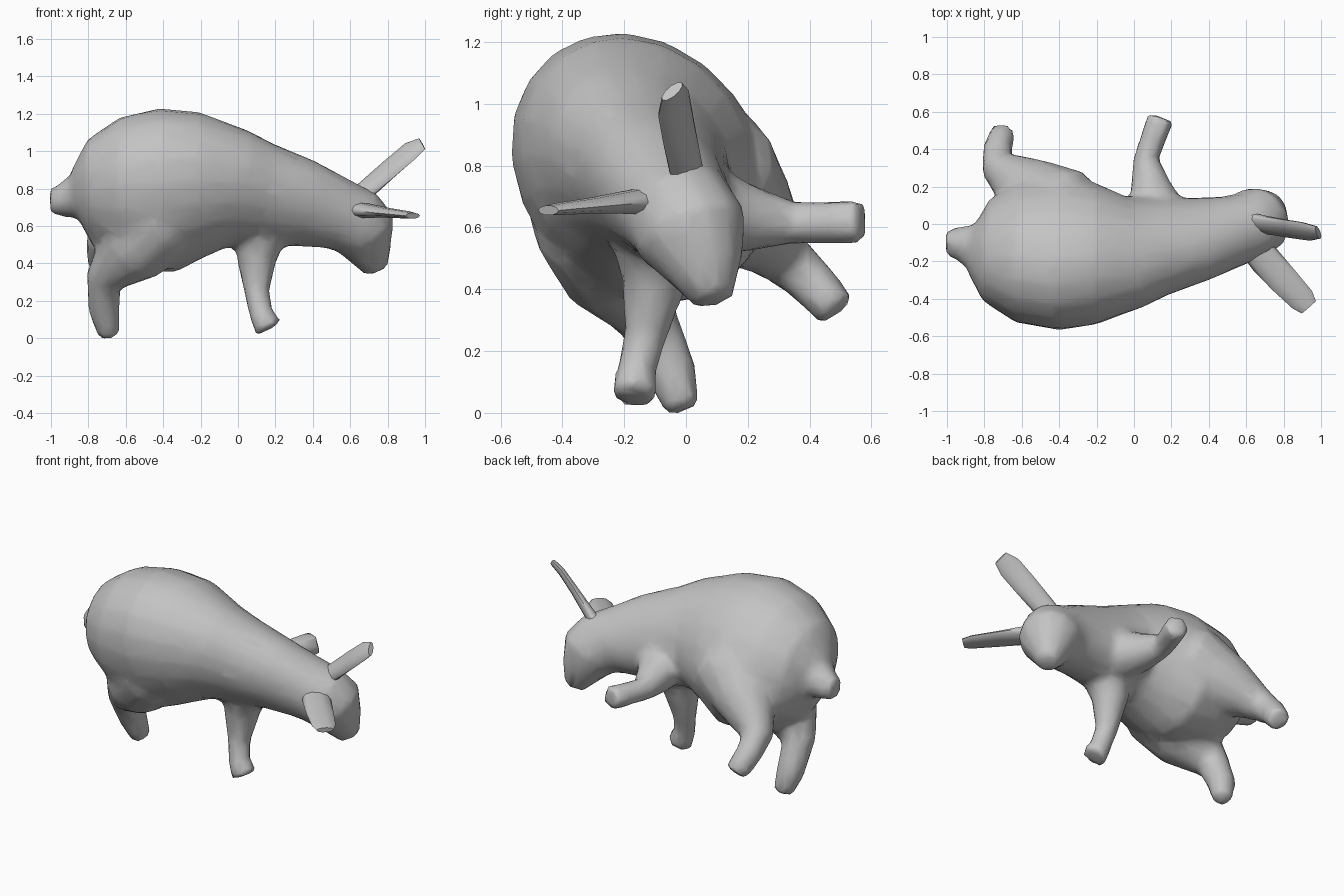
import bpy, bmesh
from math import cos, sin, tau
from mathutils import Vector

cube = bpy.data.objects.get("Cube")
if cube:
    bpy.data.objects.remove(cube, do_unlink=True)

grey = bpy.data.materials.new("soft_grey")
grey.use_nodes = True
GREY = (0.55, 0.55, 0.55, 1)
grey.diffuse_color = GREY
grey.node_tree.nodes["Principled BSDF"].inputs["Base Color"].default_value = GREY


def loft(bm, rings, side, sides=12):
    """Closed tube through rings (x, y, z, half width along side, half depth)."""
    centres = [Vector(r[:3]) for r in rings]
    loops = []
    for i, ring in enumerate(rings):
        tangent = (centres[min(i + 1, len(rings) - 1)] - centres[max(i - 1, 0)]).normalized()
        s = Vector(side)
        s = (s - tangent * s.dot(tangent)).normalized()
        up = tangent.cross(s)
        a, b = ring[3], ring[-1]
        loops.append([bm.verts.new(centres[i] + s * a * cos(tau * k / sides) + up * b * sin(tau * k / sides))
                      for k in range(sides)])
    faces = [bm.faces.new(loops[0]), bm.faces.new(loops[-1])]
    for low, high in zip(loops, loops[1:]):
        for k in range(sides):
            n = (k + 1) % sides
            faces.append(bm.faces.new((low[k], low[n], high[n], high[k])))
    bmesh.ops.recalc_face_normals(bm, faces=faces)


def finish(bm, name):
    mesh = bpy.data.meshes.new(name)
    bm.to_mesh(mesh)
    bm.free()
    mesh.materials.append(grey)
    obj = bpy.data.objects.new(name, mesh)
    bpy.context.collection.objects.link(obj)
    return obj


# The animal is rolled onto one flank: this is its sideways direction
LATERAL = (0, 0.8, 0.6)

# Torso and neck
bm = bmesh.new()
loft(bm, [(-.87, -.13, .77, .12, .14), (-.79, -.14, .78, .26, .30),
          (-.62, -.145, .78, .36, .425), (-.38, -.15, .79, .39, .47),
          (-.2, -.16, .82, .36, .41), (0, -.15, .80, .28, .335),
          (.12, -.12, .77, .25, .295), (.35, -.08, .72, .21, .25),
          (.52, -.04, .67, .19, .20), (.65, 0, .62, .18, .18)], LATERAL, 20)

# Head, bowed towards the muzzle
loft(bm, [(.56, -.06, .76, .10), (.59, -.04, .70, .17), (.66, .02, .58, .19),
          (.70, .06, .47, .13), (.74, .09, .36, .065)], LATERAL)

# Tail
loft(bm, [(-.78, -.13, .77, .16), (-.88, -.12, .755, .115), (-.94, -.1, .735, .09),
          (-1.005, -.1, .73, .07)], LATERAL)

# Legs: thigh or shoulder down to the paw
legs = [
    [(.14, -.1, .64, .17), (.1, -.1, .43, .11), (.1, -.13, .25, .07), (.12, -.16, .14, .065),
     (.165, -.17, .05, .08)],
    [(.15, 0, .67, .17), (.09, .19, .63, .115), (.065, .35, .615, .07), (.1, .45, .615, .07),
     (.145, .57, .62, .075)],
    [(-.32, -.25, .70, .15), (-.43, -.28, .63, .23), (-.57, -.21, .47, .20), (-.72, -.13, .31, .10),
     (-.715, -.05, .14, .085), (-.685, -.01, .01, .06)],
    [(-.26, -.04, .82, .16), (-.40, .08, .76, .24), (-.57, .19, .64, .18), (-.73, .31, .51, .095),
     (-.73, .4, .43, .08), (-.7, .49, .33, .07)],
]
for leg in legs:
    loft(bm, leg, (.8, .4, .3))

# Blend the parts into one skin
body = finish(bm, "body")
remesh = body.modifiers.new("blend", "REMESH")
remesh.mode = "VOXEL"
remesh.voxel_size = 0.025
remesh.use_smooth_shade = True
smooth = body.modifiers.new("soften", "SMOOTH")
smooth.factor = 0.5
smooth.iterations = 5
reduce = body.modifiers.new("simplify", "DECIMATE")
reduce.ratio = 0.15

# Ears: flat blades, each turned its own way
ears = {
    "left_ear": ([(.58, .01, .71, .06, .05), (.68, 0, .79, .065, .035),
                  (.82, -.025, .915, .07, .025), (.92, -.04, 1.0, .07, .022),
                  (.985, -.045, 1.04, .045, .018)], (-.46, .7, .53)),
    "right_ear": ([(.60, -.08, .69, .07, .05), (.70, -.19, .68, .085, .038),
                   (.80, -.30, .67, .08, .026), (.90, -.405, .66, .07, .02),
                   (.935, -.445, .655, .05, .016)], (.75, .66, 0)),
}
for name, (rings, side) in ears.items():
    bm = bmesh.new()
    loft(bm, rings, side, 10)
    ear = finish(bm, name)
    bpy.ops.object.select_all(action="DESELECT")
    ear.select_set(True)
    bpy.context.view_layer.objects.active = ear
    bpy.ops.object.shade_smooth_by_angle(angle=1.1)
